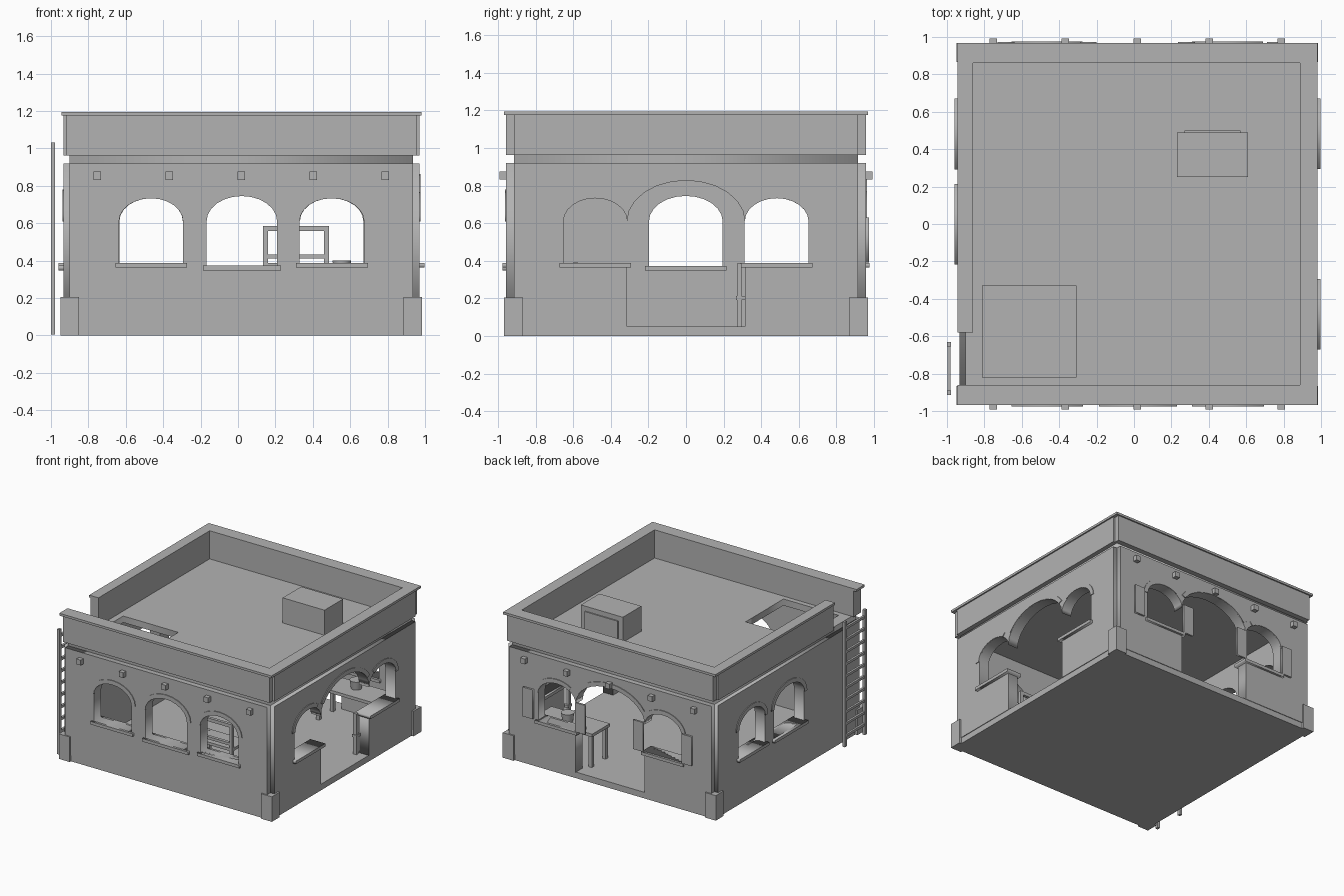
import bpy, bmesh, math
from mathutils import Matrix

cube = bpy.data.objects.get("Cube")
if cube:
    bpy.data.objects.remove(cube, do_unlink=True)

plaster = bpy.data.materials.new("plaster_grey")
plaster.use_nodes = True
GREY = (0.45, 0.45, 0.45, 1)
plaster.diffuse_color = GREY
plaster.node_tree.nodes["Principled BSDF"].inputs["Base Color"].default_value = GREY


def add_mesh(name, bm):
    bmesh.ops.recalc_face_normals(bm, faces=bm.faces[:])
    mesh = bpy.data.meshes.new(name)
    bm.to_mesh(mesh)
    bm.free()
    mesh.materials.clear()
    mesh.materials.append(plaster)
    obj = bpy.data.objects.new(name, mesh)
    bpy.context.collection.objects.link(obj)
    return obj


def box(name, x, y, z):
    """Box from (min, max) pairs."""
    bm = bmesh.new()
    bmesh.ops.create_cube(bm, size=1)
    for v in bm.verts:
        v.co = [(a + b) / 2 + c * (b - a) for (a, b), c in zip((x, y, z), v.co)]
    return add_mesh(name, bm)


def panel(name, loops, thickness, matrix):
    """Flat outline with holes, given a thickness and set in place."""
    curve = bpy.data.curves.new(name, 'CURVE')
    curve.dimensions = '2D'
    curve.fill_mode = 'BOTH'
    curve.extrude = thickness / 2
    for pts in loops:
        s = curve.splines.new('POLY')
        s.points.add(len(pts) - 1)
        for p, (u, v) in zip(s.points, pts):
            p.co = (u, v, 0, 1)
        s.use_cyclic_u = True
    tmp = bpy.data.objects.new(name, curve)
    bpy.context.collection.objects.link(tmp)
    mesh = bpy.data.meshes.new_from_object(tmp)
    bpy.data.objects.remove(tmp, do_unlink=True)
    bm = bmesh.new()
    bm.from_mesh(mesh)
    bpy.data.meshes.remove(mesh)
    bmesh.ops.remove_doubles(bm, verts=bm.verts[:], dist=0.0002)
    bm.transform(matrix)
    return add_mesh(name, bm)


def rect(u0, u1, v0, v1):
    return [(u0, v0), (u1, v0), (u1, v1), (u0, v1)]


SPRING = 0.61


def arc(u0, u1, top, grow=0.0, start=180, end=0, steps=12):
    """Elliptic arch line from left to right."""
    c, r, h = (u0 + u1) / 2, (u1 - u0) / 2 + grow, top - SPRING + grow
    angles = [math.radians(start + (end - start) * i / steps) for i in range(steps + 1)]
    return [(c + r * math.cos(a), SPRING + h * math.sin(a)) for a in angles]


def window(u0, u1, bottom, top):
    return [(u0, bottom)] + arc(u0, u1, top) + [(u1, bottom)]


# Wall frames: along the wall, up, outwards
T = 0.09
FACES = {
    "front": ((1, 0), (0, -1), (0, -0.957)),
    "back": ((1, 0), (0, 1), (0, 0.957)),
    "right": ((0, 1), (1, 0), (0.971, 0)),
    "left": ((0, 1), (-1, 0), (-0.933, 0)),
}


def frame(side, out):
    (ax, ay), (nx, ny), (ox, oy) = FACES[side]
    return Matrix(((ax, 0, nx, ox + nx * out), (ay, 0, ny, oy + ny * out),
                   (0, 1, 0, 0), (0, 0, 0, 1)))


def plate(name, side, u, v, n):
    panel(name, [rect(*u, *v)], n[1] - n[0], frame(side, (n[0] + n[1]) / 2))


def trim(name, side, u0, u1, top, start=180, end=0):
    band = arc(u0, u1, top, 0.035, start, end) + arc(u0, u1, top, 0, start, end)[::-1]
    panel(name, [band], 0.012, frame(side, 0))


def sill(side, u0, u1, bottom):
    plate(side + "_window_sill", side, (u0 - 0.02, u1 + 0.02),
          (bottom - 0.025, bottom), (-0.11, 0.026 if side in "left right" else 0.018))


FLOOR, WALL_TOP = 0.048, 0.92

# Front and left walls with single windows
windows = {
    "front": [(-0.636, -0.294, 0.388, 0.733), (-0.168, 0.209, 0.373, 0.745),
              (0.329, 0.674, 0.388, 0.733)],
    "left": [(-0.197, 0.195, 0.373, 0.745), (0.311, 0.652, 0.388, 0.733)],
}
spans = {"front": (-0.90, 0.935), "back": (-0.90, 0.935),
         "left": (-0.915, 0.915), "right": (-0.915, 0.915)}
for side, holes in windows.items():
    panel(side + "_wall", [rect(*spans[side], FLOOR, WALL_TOP)] + [window(*h) for h in holes],
          T, frame(side, -T / 2))
    for u0, u1, bottom, top in holes:
        sill(side, u0, u1, bottom)
        trim(side + "_arch_trim", side, u0, u1, top)

# Right and back walls with a wide doorway joined to two side windows
for side, c in (("right", 0.0), ("back", 0.018)):
    a, b, d, e = c - 0.652, c - 0.313, c + 0.313, c + 0.652
    lo, hi = spans[side]
    low = 0.388
    outline = ([(lo, FLOOR), (b, FLOOR), (b, low), (a, low)] + arc(a, b, 0.733)
               + arc(b, d, 0.827)[1:] + arc(d, e, 0.733)[1:]
               + [(e, low), (d, low), (d, FLOOR), (hi, FLOOR), (hi, WALL_TOP), (lo, WALL_TOP)])
    panel(side + "_wall", [outline], T, frame(side, -T / 2))
    sill(side, a, b, low)
    sill(side, d, e, low)
    trim(side + "_arch_trim", side, a, b, 0.733, 180, 50)
    trim(side + "_door_trim", side, b, d, 0.827, 155, 25)
    trim(side + "_arch_trim", side, d, e, 0.733, 130, 0)

# Shutters on the back wall
for u in ((-0.73, -0.64), (-0.29, -0.20), (0.235, 0.325), (0.71, 0.80)):
    plate("shutter", "back", u, (0.39, 0.63), (0, 0.016))

# Base, corner blocks and roof
box("base", (-0.928, 0.966), (-0.952, 0.952), (0, 0.05))
for x in ((-0.948, -0.85), (0.885, 0.985)):
    for y in ((-0.968, -0.867), (0.867, 0.968)):
        box("corner_block", x, y, (0, 0.205))
panel("roof", [rect(-0.90, 0.935, -0.915, 0.915), rect(-0.81, -0.31, -0.82, -0.33)],
      0.053, Matrix.Translation((0, 0, 0.9375)))

# Parapet with a coping, left open at the ladder
for name, z, g in (("parapet", (0.963, 1.176), 0), ("coping", (1.176, 1.195), 0.011)):
    for s in (-1, 1):
        y = sorted((s * 0.861, s * (0.957 + g)))
        box(name, (-0.917 - g * 2.4, 0.955 + g * 2.4), y, z)
    box(name, (0.888, 0.971 + g), (-0.915, 0.915), z)
    box(name, (-0.933 - g, -0.86), (-0.58, 0.915), z)

# Roof beams poking through front and back
for i in range(5):
    x = -0.752 + i * 0.385
    for s in (-1, 1):
        box("beam_end", (x - 0.02, x + 0.02), sorted((s * 0.90, s * 0.992)), (0.832, 0.875))

# Box on the roof with its vent panel
box("roof_box", (0.23, 0.61), (0.25, 0.49), (0.96, 1.17))
box("vent_panel", (0.27, 0.57), (0.49, 0.50), (0.985, 1.13))

# Ladder
for y in (-0.915, -0.655):
    box("ladder_rail", (-1.0, -0.978), (y, y + 0.025), (0.005, 1.03))
for i in range(10):
    z = 0.08 + i * 0.098
    box("ladder_rung", (-0.998, -0.98), (-0.90, -0.64), (z, z + 0.02))

# Table with a pot
box("table_top", (0.27, 0.80), (0.60, 0.83), (0.305, 0.33))
for x in (0.28, 0.76):
    for y in (0.61, 0.79):
        box("table_leg", (x, x + 0.03), (y, y + 0.03), (0.045, 0.31))
bm = bmesh.new()
bmesh.ops.create_cone(bm, cap_ends=True, segments=16, radius1=0.04, radius2=0.05, depth=0.07,
                      matrix=Matrix.Translation((0.555, 0.74, 0.365)))
pot = add_mesh("pot", bm)

# Chair by the front window
for x in (0.135, 0.46):
    box("chair_post", (x, x + 0.026), (-0.77, -0.745), (0.045, 0.585))
    box("chair_leg", (x, x + 0.026), (-0.60, -0.575), (0.045, 0.39))
box("chair_back", (0.135, 0.486), (-0.77, -0.745), (0.558, 0.585))
box("chair_rail", (0.135, 0.486), (-0.77, -0.745), (0.41, 0.432))
box("chair_seat", (0.135, 0.486), (-0.77, -0.575), (0.365, 0.388))

# Post beside the right doorway
box("door_post", (0.855, 0.885), (0.27, 0.295), (0.045, 0.385))
box("door_bracket", (0.85, 0.89), (0.265, 0.314), (0.19, 0.212))

bpy.ops.object.select_all(action='DESELECT')
pot.select_set(True)
bpy.context.view_layer.objects.active = pot
bpy.ops.object.shade_smooth_by_angle()
